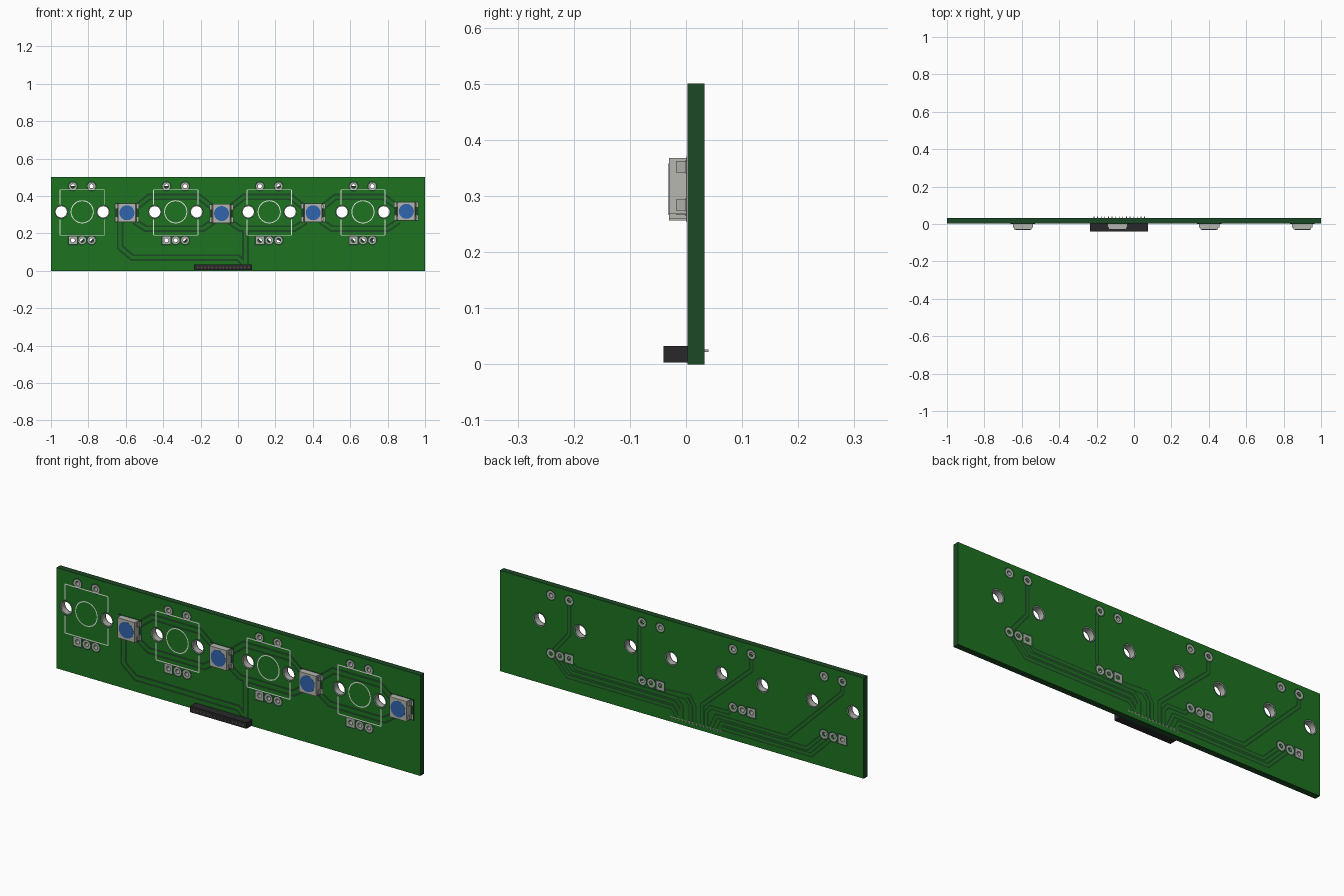
import bpy, bmesh, math
from mathutils import Vector, Matrix

old = bpy.data.objects.get("Cube")
if old:
    bpy.data.objects.remove(old)


def material(name, rgb):
    m = bpy.data.materials.new(name)
    m.use_nodes = True
    m.diffuse_color = (*rgb, 1)
    bsdf = next(n for n in m.node_tree.nodes if n.type == "BSDF_PRINCIPLED")
    bsdf.inputs["Base Color"].default_value = (*rgb, 1)
    return m


GREEN = material("board green", (0.013, 0.17, 0.015))
DARK = material("dark green", (0.012, 0.065, 0.018))
METAL = material("solder grey", (0.42, 0.42, 0.40))
WHITE = material("print white", (0.8, 0.8, 0.78))
BODY = material("lamp housing grey", (0.46, 0.46, 0.42))
BLUE = material("lens blue", (0.03, 0.13, 0.42))
BLACK = material("connector black", (0.022, 0.022, 0.024))
CONTACT = material("contact brown", (0.09, 0.06, 0.055))

FRONT, BACK = 0.003, 0.033
ENCODERS = [-0.833, -0.333, 0.167, 0.668]
LAMPS = [(-0.594, 0.31), (-0.088, 0.306), (0.402, 0.31), (0.9, 0.318)]
MID, TOP_PINS, LOW_PINS = 0.315, 0.452, 0.163


def finish(bm, name, *mats):
    me = bpy.data.meshes.new(name)
    bm.to_mesh(me)
    bm.free()
    for m in mats:
        me.materials.append(m)
    ob = bpy.data.objects.new(name, me)
    bpy.context.collection.objects.link(ob)
    return ob


def box(bm, x, y, z):
    """Box from (min, max) pairs."""
    lo, hi = Vector((x[0], y[0], z[0])), Vector((x[1], y[1], z[1]))
    mat = Matrix.Translation((lo + hi) / 2) @ Matrix.Diagonal((*(hi - lo), 1))
    return bmesh.ops.create_cube(bm, size=1, matrix=mat)["verts"]


def cylinder(bm, x, z, r, y0, y1, sides=20):
    mat = Matrix.Translation((x, (y0 + y1) / 2, z)) @ Matrix.Rotation(math.pi / 2, 4, "X")
    bmesh.ops.create_cone(bm, cap_ends=True, segments=sides, radius1=r, radius2=r,
                          depth=abs(y1 - y0), matrix=mat)


def layer_y(side, level):
    """Height of a thin layer above the front (-1) or back (1) face."""
    return (FRONT if side < 0 else BACK) + side * level * 0.0006


def quad(bm, pts, y, side):
    f = bm.faces.new([bm.verts.new((p[0], y, p[1])) for p in pts])
    f.normal_update()
    if f.normal.y * side < 0:
        f.normal_flip()


def ribbon(bm, pts, width, side, level):
    """Flat mitred strip along a path of (x, z) points."""
    pts = [Vector(p) for p in pts]
    dirs = [(b - a).normalized() for a, b in zip(pts, pts[1:])]
    edges = []
    for i, p in enumerate(pts):
        a, b = dirs[max(i - 1, 0)], dirs[min(i, len(dirs) - 1)]
        na, nb = Vector((-a.y, a.x)), Vector((-b.y, b.x))
        n = (na + nb).normalized()
        n *= width / 2 / n.dot(na)
        edges.append((p + n, p - n))
    for (a, b), (c, d) in zip(edges, edges[1:]):
        quad(bm, (a, b, d, c), layer_y(side, level), side)


def ring(bm, x, z, r_in, r_out, side, level, square=False, n=24):
    """Flat ring, with a square outer edge if asked."""
    for i in range(n):
        pts = []
        for k, r in ((i, r_in), (i + 1, r_in), (i + 1, r_out), (i, r_out)):
            t = math.tau * k / n
            c, s = math.cos(t), math.sin(t)
            if square and r == r_out:
                r /= max(abs(c), abs(s))
            pts.append((x + r * c, z + r * s))
        quad(bm, pts, layer_y(side, level), side)


# Board with drilled holes
pins = []
for ex in ENCODERS:
    pins += [(ex - 0.05, TOP_PINS, False), (ex + 0.05, TOP_PINS, False)]
    pins += [(ex + dx, LOW_PINS, dx < 0) for dx in (-0.05, 0, 0.05)]
mounts = [(ex + dx, MID) for ex in ENCODERS for dx in (-0.112, 0.112)]

bm = bmesh.new()
for x, z, _ in pins:
    cylinder(bm, x, z, 0.011, -0.05, 0.1)
for x, z in mounts:
    cylinder(bm, x, z, 0.03, -0.05, 0.1, 24)
for f in bm.faces:
    f.material_index = 2
cutter = finish(bm, "hole_cutter", GREEN, DARK, METAL)
cutter.hide_render = True

bm = bmesh.new()
box(bm, (-1, 1), (FRONT, BACK), (0, 0.5))
for f in bm.faces:
    f.material_index = 0 if abs(f.normal.y) > 0.5 else 1
board = finish(bm, "board", GREEN, DARK, METAL)
cut = board.modifiers.new("holes", "BOOLEAN")
cut.object, cut.operation, cut.solver = cutter, "DIFFERENCE", "EXACT"
bpy.context.view_layer.update()
drilled = bpy.data.meshes.new_from_object(board.evaluated_get(bpy.context.evaluated_depsgraph_get()))
board.modifiers.clear()
board.data = drilled
bpy.data.objects.remove(cutter)

# Front tracks
front = [[(-0.63, 0.27), (-0.63, 0.125), (-0.565, 0.07), (0, 0.07), (0.03, 0.04)],
         [(0.04, 0.225), (0.04, 0.035)]]
for (a, _), (b, _) in zip(LAMPS, LAMPS[1:]):
    front.append([(a + 0.05, 0.34), (a + 0.12, 0.395), (b - 0.12, 0.395), (b - 0.05, 0.34)])
    front.append([(a + 0.04, 0.265), (a + 0.1, 0.225), (b - 0.1, 0.225), (b - 0.04, 0.265)])

# Back tracks: top pins first, then the bus into the connector
e1, e2, e3, e4 = ENCODERS
back = [[(e4 - 0.05, TOP_PINS), (e4 - 0.05, 0.285), (e4 + 0.05, LOW_PINS)],
        [(e3 + 0.05, TOP_PINS), (e3 + 0.066, 0.42), (e3 + 0.066, 0.2), (e3 + 0.05, LOW_PINS)],
        [(e2 - 0.05, TOP_PINS), (e2 - 0.05, 0.374), (-0.113, 0.13), (-0.113, 0.03)],
        [(e1 - 0.05, TOP_PINS), (e1 - 0.05, 0.395), (-0.58, 0.095), (-0.19, 0.095), (-0.16, 0.03)]]
for i, dx in enumerate((-0.05, 0, 0.05)):
    z = 0.125 - 0.026 * i
    back.append([(e4 + dx, LOW_PINS), (e4 + dx - LOW_PINS + z, z),
                 (0.03 + 0.012 * i, z), (0.012 * i, z - 0.035), (0.012 * i, 0.03)])
for i, dx in enumerate((-0.05, 0)):
    back.append([(e3 + dx, LOW_PINS), (e3 + dx - 0.02, 0.143), (-0.02 - 0.025 * i, 0.143 + 0.01 * i),
                 (-0.05 - 0.02 * i, 0.11), (-0.05 - 0.02 * i, 0.03)])
back.append([(e2 + 0.05, LOW_PINS), (e2 + 0.08, 0.13), (-0.16, 0.13), (-0.135, 0.1), (-0.135, 0.03)])
for i, dx in enumerate((0, 0.05)):
    z = 0.042 + 0.026 * i
    back.append([(e1 + dx, LOW_PINS), (e1 + dx + LOW_PINS - z, z), (-0.22, z), (-0.2, 0.03)])

gaps, cores, pads, drill_gaps = (bmesh.new() for _ in range(4))
for side, paths, wide, thin in ((-1, front, 0.036, 0.016), (1, back, 0.024, 0.011)):
    for path in paths:
        ribbon(gaps, path, wide, side, 1)
        ribbon(cores, path, thin, side, 2)
    # Solder pads and hole rims
    for x, z, square in pins:
        ring(drill_gaps, x, z, 0.011, 0.028, side, 3, square)
        ring(pads, x, z, 0.011, 0.021, side, 4, square)
    for x, z in mounts:
        ring(drill_gaps, x, z, 0.03, 0.038, side, 3)
        ring(pads, x, z, 0.03, 0.033, side, 4)
finish(gaps, "track_gaps", DARK)
finish(cores, "tracks", GREEN)
finish(drill_gaps, "pad_gaps", DARK)
finish(pads, "solder_pads", METAL)

# Printed outlines of the knob positions
bm = bmesh.new()
for ex in ENCODERS:
    ring(bm, ex, MID, 0.057, 0.062, -1, 5, n=32)
    for z in (0.433, 0.19):
        ribbon(bm, [(ex - 0.118, z), (ex + 0.118, z)], 0.005, -1, 5)
    for dx in (-0.118, 0.118):
        for z0, z1 in ((0.433, 0.355), (0.275, 0.19)):
            ribbon(bm, [(ex + dx, z0), (ex + dx, z1)], 0.005, -1, 5)
finish(bm, "printed_outlines", WHITE)

# Lamps: housing, corner leads and round lens
for n, (x, z) in enumerate(LAMPS, 1):
    bm = bmesh.new()
    box(bm, (x - 0.065, x + 0.065), (0.0005, 0.002), (z - 0.052, z + 0.052))
    finish(bm, f"lamp_gap_{n}", DARK)
    bm = bmesh.new()
    vs = box(bm, (x - 0.05, x + 0.05), (-0.03, 0.001), (z - 0.05, z + 0.05))
    for v in vs:
        if v.co.y < -0.02:
            v.co.x = x + (v.co.x - x) * 0.93
    finish(bm, f"lamp_housing_{n}", BODY)
    bm = bmesh.new()
    for sx in (-1, 1):
        for dz in (-0.034, 0.034):
            xs = sorted((x + sx * 0.04, x + sx * 0.054))
            box(bm, xs, (-0.018, 0.002), (z + dz - 0.01, z + dz + 0.01))
            xs = sorted((x + sx * 0.05, x + sx * 0.062))
            box(bm, xs, (-0.001, 0.002), (z + dz - 0.012, z + dz + 0.012))
    finish(bm, f"lamp_leads_{n}", METAL)
    bm = bmesh.new()
    cylinder(bm, x, z, 0.04, -0.0308, -0.029, 32)
    finish(bm, f"lamp_lens_{n}", BLUE)

# Connector with contacts and pins through the board
bm = bmesh.new()
box(bm, (-0.235, 0.075), (-0.04, FRONT), (0.003, 0.033))
finish(bm, "connector", BLACK)
contacts, legs, leg_pads = bmesh.new(), bmesh.new(), bmesh.new()
for i in range(15):
    x = -0.214 + 0.0193 * i
    box(contacts, (x - 0.004, x + 0.004), (-0.0405, -0.039), (0.012, 0.022))
    box(legs, (x - 0.002, x + 0.002), (0, 0.04), (0.022, 0.026))
    ring(leg_pads, x, 0.024, 0.002, 0.006, 1, 4, n=12)
finish(contacts, "connector_contacts", CONTACT)
finish(legs, "connector_pins", METAL)
finish(leg_pads, "connector_pads", METAL)
